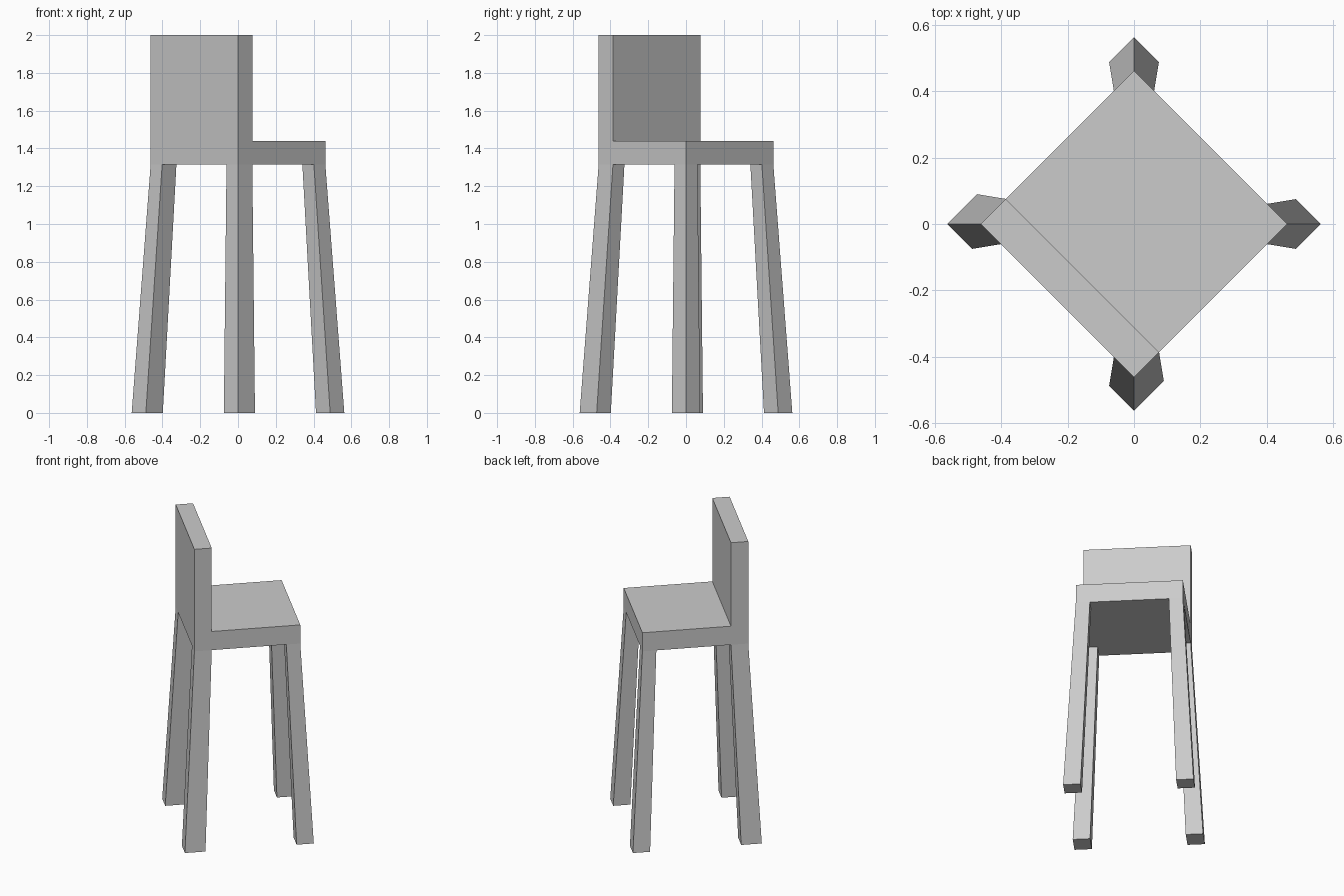
import bpy, bmesh, math
from mathutils import Matrix

if "Cube" in bpy.data.objects:
    bpy.data.objects.remove(bpy.data.objects["Cube"])

# Built square to its own axes (backrest at -y), then turned 45 degrees
TURN = Matrix.Rotation(math.radians(-45), 4, 'Z')
HALF = 0.327        # half width of seat
FOOT = 0.398        # outer corner of each foot
SEAT_LOW, SEAT_TOP, TOP = 1.315, 1.44, 2.0
BACK = 0.107        # backrest thickness


def finish(name, bm):
    bmesh.ops.transform(bm, matrix=TURN, verts=bm.verts)
    bmesh.ops.recalc_face_normals(bm, faces=bm.faces)
    mesh = bpy.data.meshes.new(name)
    bm.to_mesh(mesh)
    bm.free()
    bpy.context.collection.objects.link(bpy.data.objects.new(name, mesh))


# Seat and backrest: one L profile swept across the width
def seat_and_backrest():
    profile = [(-HALF, SEAT_LOW), (HALF, SEAT_LOW), (HALF, SEAT_TOP),
               (BACK - HALF, SEAT_TOP), (BACK - HALF, TOP), (-HALF, TOP)]
    bm = bmesh.new()
    face = bm.faces.new([bm.verts.new((-HALF, y, z)) for y, z in profile])
    ext = bmesh.ops.extrude_face_region(bm, geom=[face], use_keep_orig=True)
    verts = [g for g in ext['geom'] if isinstance(g, bmesh.types.BMVert)]
    bmesh.ops.translate(bm, vec=(2 * HALF, 0, 0), verts=verts)
    finish("seat_and_backrest", bm)


# Splayed leg: a cube whose ends are set to the foot and top sections
def leg(name, sx, sy, foot_size, top_size):
    bm = bmesh.new()
    bmesh.ops.create_cube(bm, size=1)
    for v in bm.verts:
        upper = v.co.z > 0
        w, d = top_size if upper else foot_size
        outer = HALF if upper else FOOT
        v.co = (sx * (outer - w * (v.co.x + 0.5)),
                sy * (outer - d * (v.co.y + 0.5)),
                SEAT_LOW if upper else 0)
    finish(name, bm)


seat_and_backrest()
for side, sx in (("left", -1), ("right", 1)):
    leg("rear_leg_" + side, sx, -1, (0.106, 0.127), (0.086, 0.107))
    leg("front_leg_" + side, sx, 1, (0.106, 0.106), (0.086, 0.086))
